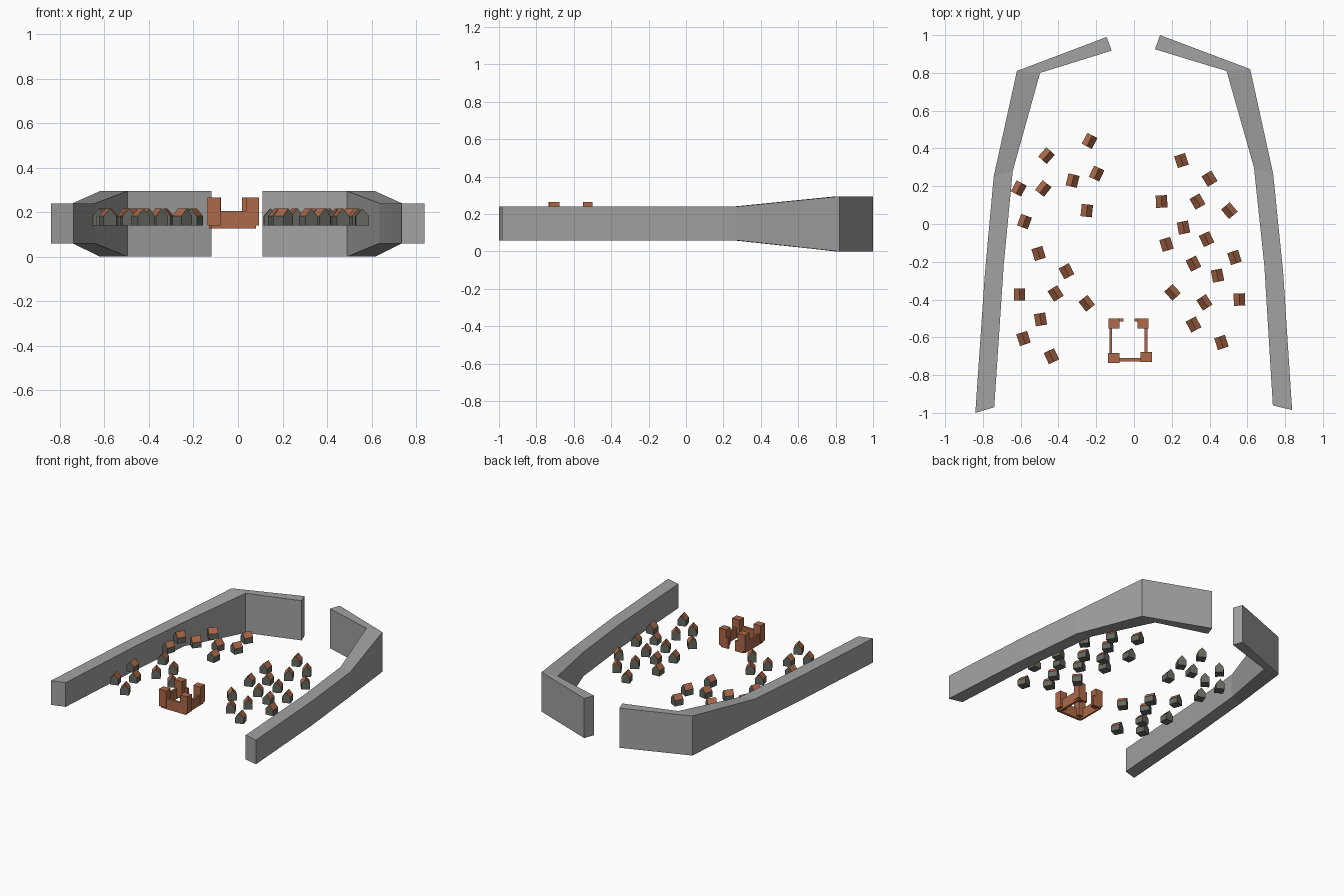
import bpy, bmesh, math
from mathutils import Matrix, Vector

if "Cube" in bpy.data.objects:
    bpy.data.objects.remove(bpy.data.objects["Cube"])


def material(name, rgb):
    m = bpy.data.materials.new(name)
    m.diffuse_color = (*rgb, 1)
    m.use_nodes = True
    m.node_tree.nodes["Principled BSDF"].inputs["Base Color"].default_value = m.diffuse_color
    return m


STONE = material("grey stone", (0.36, 0.36, 0.36))
CLAY = material("terracotta", (0.42, 0.14, 0.065))
PLASTER = material("dark grey plaster", (0.13, 0.14, 0.115))


def finish(bm, name, mats):
    bmesh.ops.recalc_face_normals(bm, faces=bm.faces[:])
    me = bpy.data.meshes.new(name)
    bm.to_mesh(me)
    bm.free()
    for m in mats:
        me.materials.append(m)
    ob = bpy.data.objects.new(name, me)
    bpy.context.collection.objects.link(ob)
    return ob


# City walls: a rectangular section swept through stations
# (outer x, outer y, inner x, inner y, bottom z, top z)
def city_wall(name, stations):
    bm = bmesh.new()
    rings = []
    for ox, oy, ix, iy, lo, hi in stations:
        rings.append([bm.verts.new(p) for p in
                      ((ox, oy, lo), (ox, oy, hi), (ix, iy, hi), (ix, iy, lo))])
    for a, b in zip(rings, rings[1:]):
        for i in range(4):
            j = (i + 1) % 4
            bm.faces.new((a[i], a[j], b[j], b[i]))
    bm.faces.new(rings[0])
    bm.faces.new(rings[-1])
    finish(bm, name, [STONE])


city_wall("left_city_wall", [
    (-0.84, -1.0, -0.74, -0.97, 0.06, 0.24),
    (-0.79, -0.27, -0.69, -0.22, 0.06, 0.24),
    (-0.743, 0.25, -0.642, 0.28, 0.06, 0.24),
    (-0.62, 0.81, -0.497, 0.80, 0.0, 0.295),
    (-0.145, 0.99, -0.118, 0.918, 0.0, 0.295)])
city_wall("right_city_wall", [
    (0.837, -0.985, 0.735, -0.96, 0.06, 0.24),
    (0.79, -0.26, 0.69, -0.22, 0.06, 0.24),
    (0.737, 0.265, 0.635, 0.30, 0.06, 0.24),
    (0.615, 0.82, 0.49, 0.81, 0.0, 0.295),
    (0.138, 1.0, 0.111, 0.925, 0.0, 0.295)])


# Houses: gabled prisms, ridge along local y, roof picked by face direction
def house(name, x, y, angle, w=0.06, d=0.065, base=0.14, eave=0.182, ridge=0.217):
    bm = bmesh.new()
    h = w / 2
    prof = ((-h, base), (h, base), (h, eave), (0, ridge), (-h, eave))
    end = bm.faces.new([bm.verts.new((px, -d / 2, pz)) for px, pz in prof])
    ext = bmesh.ops.extrude_face_region(bm, geom=[end], use_keep_orig=True)
    moved = [v for v in ext["geom"] if isinstance(v, bmesh.types.BMVert)]
    bmesh.ops.translate(bm, verts=moved, vec=Vector((0, d, 0)))
    bmesh.ops.recalc_face_normals(bm, faces=bm.faces[:])
    for f in bm.faces:
        f.material_index = 1 if f.normal.z > 0.2 else 0
    ob = finish(bm, name, [PLASTER, CLAY])
    ob.matrix_world = Matrix.Translation((x, y, 0)) @ Matrix.Rotation(math.radians(angle), 4, "Z")


WEST = [(-.235, .44, -28), (-.463, .362, -42), (-.61, .188, -28), (-.48, .188, -38),
        (-.325, .23, -14), (-.198, .267, -25), (-.25, .071, -6), (-.58, .013, -20),
        (-.505, -.156, 17), (-.357, -.25, 27), (-.415, -.368, 32), (-.606, -.373, 0),
        (-.25, -.42, 38), (-.495, -.505, 9), (-.585, -.606, 18), (-.437, -.70, 25)]
EAST = [(.251, .336, 18), (.40, .24, 31), (.146, .119, 3), (.336, .119, 30),
        (.505, .071, 40), (.262, -.019, 11), (.384, -.08, 25), (.172, -.108, 17),
        (.532, -.177, 18), (.315, -.21, 26), (.442, -.273, 11), (.204, -.362, 42),
        (.373, -.415, 33), (.558, -.40, 2), (.315, -.532, 28), (.463, -.627, 18)]
for side, group in (("west", WEST), ("east", EAST)):
    for i, spot in enumerate(group):
        house(f"{side}_house_{i + 1}", *spot)


# Castle: four towers joined by thin walls, gate gap at the back
def block(name, x0, x1, y0, y1, z0, z1):
    bm = bmesh.new()
    bmesh.ops.create_cube(bm, size=1)
    for v in bm.verts:
        v.co = ((x0, x1)[v.co.x > 0], (y0, y1)[v.co.y > 0], (z0, z1)[v.co.z > 0])
    finish(bm, name, [CLAY])


for name, x, y in (("front_left", -.137, -.736), ("front_right", .035, -.73),
                   ("back_left", -.135, -.552), ("back_right", .018, -.552)):
    block("castle_tower_" + name, x, x + .059, y, y + .053, 0.14, 0.265)
for name, x0, x1, y0, y1 in (("front", -.12, .08, -.728, -.71),
                             ("left", -.13, -.117, -.72, -.51),
                             ("right", .056, .072, -.72, -.51),
                             ("gate_left", -.12, -.055, -.515, -.499),
                             ("gate_right", .003, .06, -.515, -.499)):
    block("castle_wall_" + name, x0, x1, y0, y1, 0.127, 0.205)
